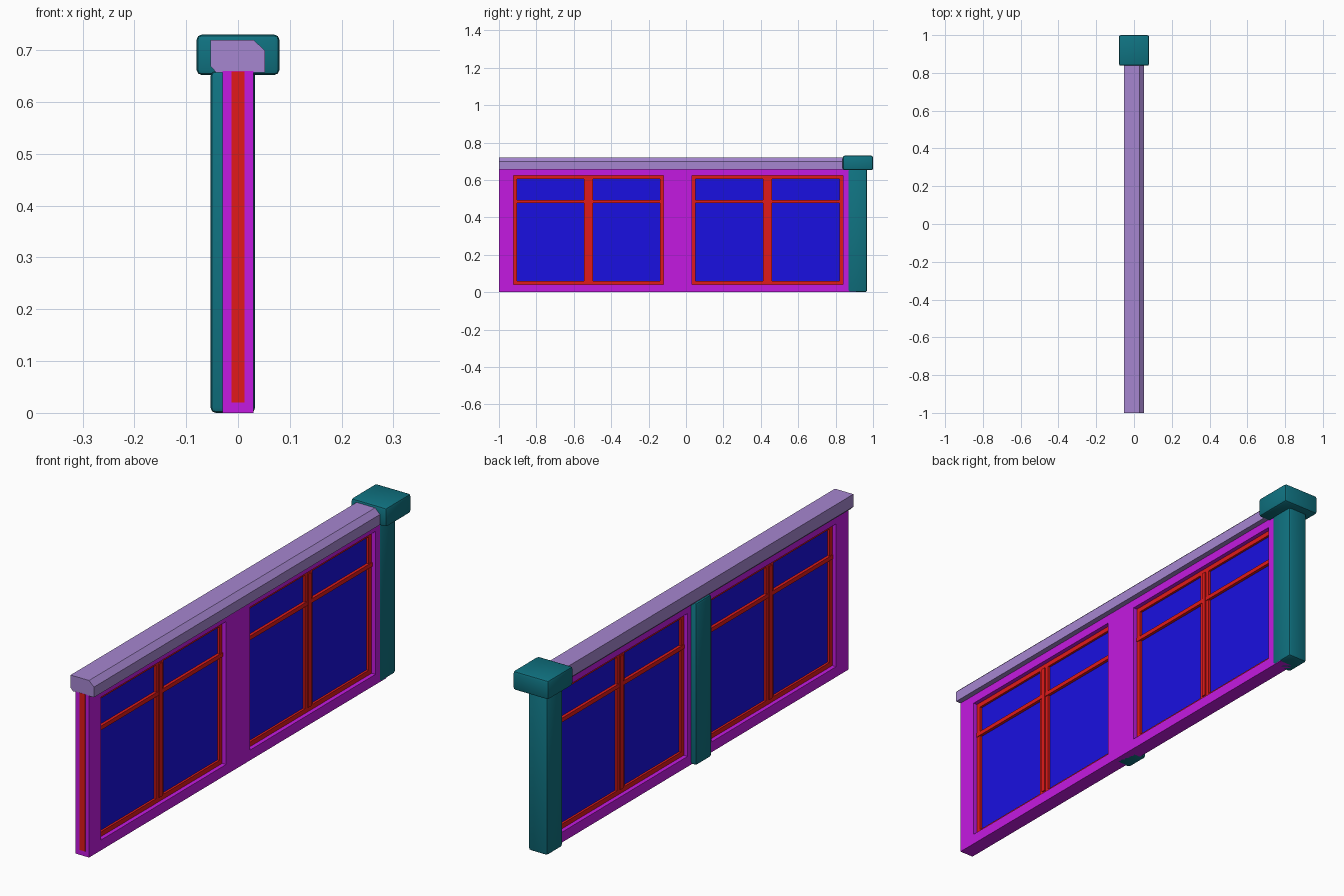
import bpy, math

if "Cube" in bpy.data.objects:
    bpy.data.objects.remove(bpy.data.objects["Cube"])


def mat(name, rgb):
    m = bpy.data.materials.new(name)
    m.diffuse_color = (*rgb, 1)
    m.use_nodes = True
    m.node_tree.nodes["Principled BSDF"].inputs["Base Color"].default_value = m.diffuse_color
    return m


MAGENTA = mat("wall_paint", (0.55, 0.01, 0.75))
RED = mat("frame_paint", (0.75, 0.01, 0.01))
BLUE = mat("glass_blue", (0.01, 0.005, 0.75))
TEAL = mat("pillar_teal", (0.005, 0.17, 0.22))
LILAC = mat("rail_lilac", (0.38, 0.24, 0.63))


def box(name, x, y, z, material, bevel=0.0, segments=2):
    """Box from (min, max) ranges, optionally with rounded edges."""
    bpy.ops.mesh.primitive_cube_add(
        size=1, location=[sum(r) / 2 for r in (x, y, z)])
    ob = bpy.context.object
    ob.name = name
    ob.scale = [r[1] - r[0] for r in (x, y, z)]
    bpy.ops.object.transform_apply(location=False, rotation=False, scale=True)
    ob.data.materials.append(material)
    if bevel:
        b = ob.modifiers.new("Bevel", "BEVEL")
        b.width, b.segments = bevel, segments
        bpy.ops.object.modifier_apply(modifier="Bevel")
        bpy.ops.object.shade_smooth_by_angle(angle=math.radians(35))
    return ob


def window(label, y0, y1):
    """Double window: outer frame, triple mullion, transom and glass."""
    z0, z1, w, d = 0.042, 0.623, 0.019, 0.013
    mid = (y0 + y1) / 2
    depth = (-d, d)
    box(label + "_glass", (-0.004, 0.004), (y0, y1), (z0, z1), BLUE)
    for part, ya in (("left_jamb", y0), ("right_jamb", y1 - w)):
        box(f"{label}_{part}", depth, (ya, ya + w), (z0, z1), RED)
    for part, za in (("sill", z0), ("head", z1 - w)):
        box(f"{label}_{part}", depth, (y0 + w, y1 - w), (za, za + w), RED)
    for part, yc in (("left_stile", mid - 0.016), ("right_stile", mid + 0.016)):
        box(f"{label}_{part}", depth, (yc - 0.008, yc + 0.008),
            (z0 + w, z1 - w), RED)
    box(label + "_mullion", (-0.018, 0.018), (mid - 0.009, mid + 0.009),
        (z0 + w, z1 - w), RED)
    box(label + "_transom", (-0.016, 0.016), (y0, y1), (0.477, 0.494), RED)


# Wall with two window openings
wall = box("wall", (-0.03, 0.03), (-1, 0.91), (0, 0.66), MAGENTA)
for label, y0, y1 in (("front_window", -0.922, -0.12),
                      ("rear_window", 0.033, 0.84)):
    cutter = box("cutter", (-0.1, 0.1), (y0, y1), (0.042, 0.623), MAGENTA)
    cutter.hide_render = True
    bpy.context.view_layer.objects.active = wall
    m = wall.modifiers.new("Opening", "BOOLEAN")
    m.operation, m.object, m.solver = "DIFFERENCE", cutter, "EXACT"
    bpy.ops.object.modifier_apply(modifier="Opening")
    bpy.data.objects.remove(cutter)
    window(label, y0, y1)

# Red strip on the wall's open end
box("end_strip", (-0.013, 0.013), (-1.0008, -0.98), (0.02, 0.659), RED)

# Handrail with two chamfered corners, extruded along y
profile = [(-0.042, 0.657), (0.052, 0.657), (0.052, 0.699), (0.03, 0.72),
           (-0.053, 0.72), (-0.053, 0.669)]
n = len(profile)
verts = [(x, y, z) for y in (-1, 0.9) for x, z in profile]
faces = [[i, (i + 1) % n, n + (i + 1) % n, n + i] for i in range(n)]
faces += [list(range(n))[::-1], list(range(n, 2 * n))]
faces = [f[::-1] for f in faces]
mesh = bpy.data.meshes.new("handrail")
mesh.from_pydata(verts, [], faces)
import bmesh
bm = bmesh.new()
bm.from_mesh(mesh)
bmesh.ops.recalc_face_normals(bm, faces=bm.faces)
bm.to_mesh(mesh)
bm.free()
mesh.materials.append(LILAC)
bpy.context.collection.objects.link(bpy.data.objects.new("handrail", mesh))

# Pillars and end cap
box("middle_pillar", (-0.053, 0.02), (-0.092, 0.01), (0, 0.66), TEAL, 0.01)
box("end_pillar", (-0.053, 0.033), (0.866, 0.968), (0, 0.66), TEAL, 0.01)
box("pillar_cap", (-0.08, 0.08), (0.838, 1.0), (0.652, 0.73), TEAL, 0.01)
